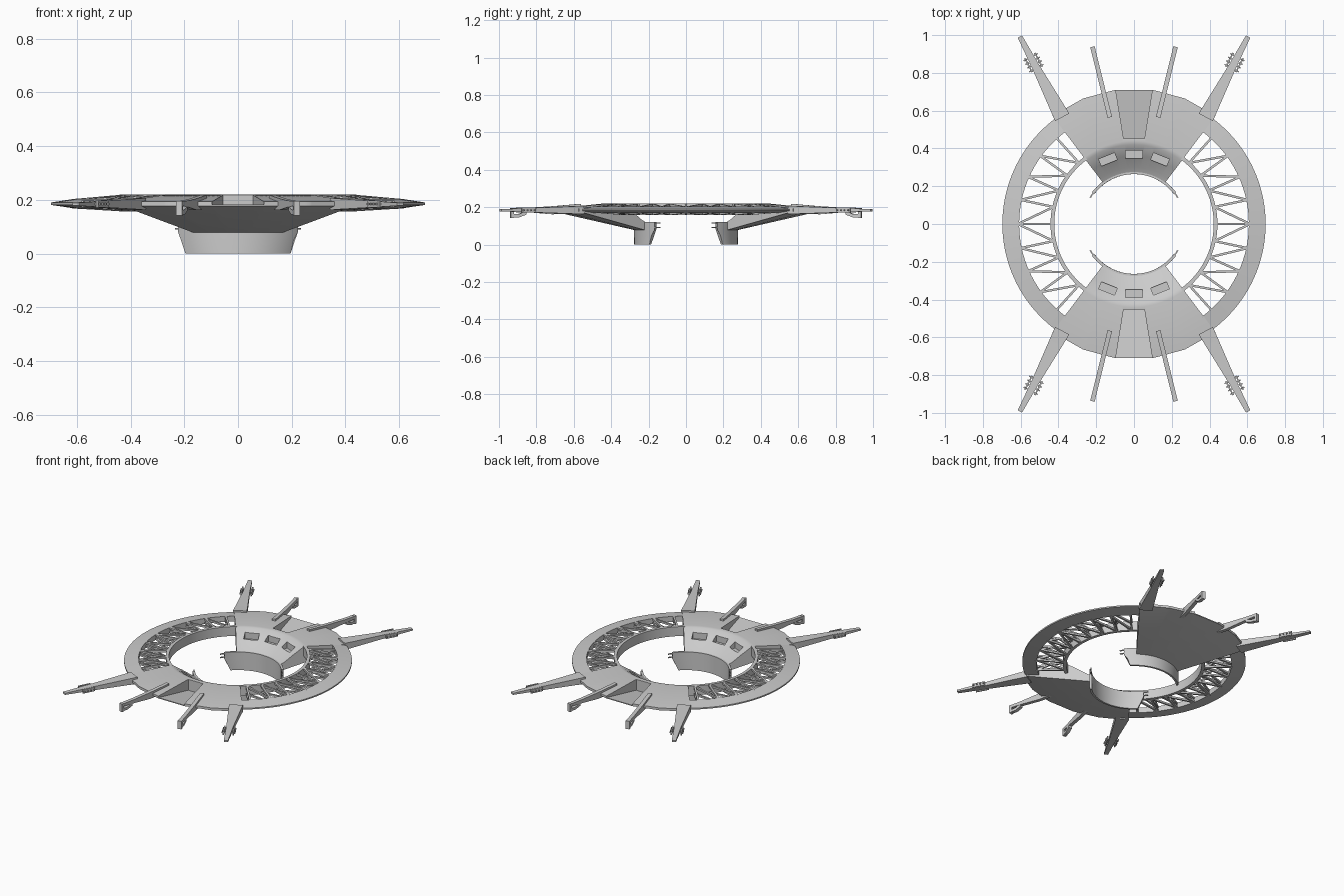
import bpy, bmesh
from math import sin, cos, radians, pi
from mathutils import Vector

if "Cube" in bpy.data.objects:
    bpy.data.objects.remove(bpy.data.objects["Cube"])


def pol(deg, r, z):
    # angle measured from +y towards +x
    a = radians(deg)
    return Vector((r * sin(a), r * cos(a), z))


def make(name, lofts, mirror=(False, False), smooth=False):
    # each loft is a list of equal-length point loops, capped at both ends
    bm = bmesh.new()
    for loops in lofts:
        rows = [[bm.verts.new(p) for p in lp] for lp in loops]
        n = len(rows[0])
        for a, b in zip(rows, rows[1:]):
            for i in range(n):
                j = (i + 1) % n
                bm.faces.new((a[i], a[j], b[j], b[i]))
        bm.faces.new(rows[0])
        bm.faces.new(rows[-1][::-1])
    bmesh.ops.recalc_face_normals(bm, faces=bm.faces)
    me = bpy.data.meshes.new(name)
    bm.to_mesh(me)
    bm.free()
    ob = bpy.data.objects.new(name, me)
    bpy.context.collection.objects.link(ob)
    if any(mirror):
        add_mirror(ob, mirror)
    if smooth:
        bpy.ops.object.select_all(action='DESELECT')
        ob.select_set(True)
        bpy.context.view_layer.objects.active = ob
        bpy.ops.object.shade_smooth_by_angle(angle=radians(25))
    return ob


def add_mirror(ob, axes):
    m = ob.modifiers.new("mirror", 'MIRROR')
    m.use_axis = (axes[0], axes[1], False)
    m.use_mirror_merge = False


def bar(p, q, w, h):
    # rectangular strut from p to q
    d = (q - p).normalized()
    side = d.cross(Vector((0, 0, 1)))
    side = side.normalized() if side.length > 1e-4 else Vector((1, 0, 0))
    up = side.cross(d)
    return [[c + side * (sx * w / 2) + up * (sz * h / 2)
             for sx, sz in ((-1, -1), (1, -1), (1, 1), (-1, 1))] for c in (p, q)]


def rect(c, side, w, z0, z1):
    # upright rectangle section for tapered beams
    lo, hi = c - side * (w / 2), c + side * (w / 2)
    return [Vector((lo.x, lo.y, z0)), Vector((hi.x, hi.y, z0)),
            Vector((hi.x, hi.y, z1)), Vector((lo.x, lo.y, z1))]


def rim_radius(a):
    # faceted outer edge of the deck
    a = abs(a)
    for a0, a1 in ((-8, 8), (8, 22), (22, 37)):
        if a <= a1 + 1e-6:
            half = radians(a1 - a0) / 2
            return 0.717 * cos(half) / cos(radians(a - (a0 + a1) / 2))


# front and back decks: sloped wedge sectors with a bowl-like inner face
angles = sorted({-37 + 74 * i / 36 for i in range(37)} | {-22, -8, 8, 22})
deck_loops = []
for a in angles:
    R = rim_radius(a)
    prof = [(R, 0.177), (R, 0.193), (0.44, 0.22), (0.42, 0.217), (0.36, 0.178),
            (0.30, 0.135), (0.275, 0.122), (0.264, 0.122), (0.264, 0.078), (0.277, 0.078)]
    deck_loops.append([pol(a, r, z) for r, z in prof])
deck = make("deck", [deck_loops], smooth=True)

# cutters: tapered channel in the deck top and three window recesses
cut = []
cut.append([[Vector((s * w, y, z)) for s, z in ((-1, z0), (1, z0), (1, 0.3), (-1, 0.3))]
            for y, w, z0 in ((0.452, 0.055, 0.145), (0.74, 0.102, 0.187))])
for a in (-22, 0, 22):
    side = pol(a + 90, 1, 0)
    cut.append([rect(pol(a, r, 0), side, 0.09, 0.155, 0.28) for r in (0.348, 0.388)])
cutter = make("deck_cutter", cut)
cutter.hide_render = True
cutter.hide_viewport = False
b = deck.modifiers.new("recesses", 'BOOLEAN')
b.operation = 'DIFFERENCE'
b.solver = 'EXACT'
b.object = cutter
bpy.context.view_layer.objects.active = deck
bpy.ops.object.modifier_apply(modifier=b.name)
bpy.data.objects.remove(cutter)
add_mirror(deck, (False, True))

# collar walls standing on the ground, ends slanting outwards
collar = []
for i in range(33):
    t = -1 + i / 16
    lp = [pol(t * s, r, z) for r, s, z in
          ((0.264, 45, 0), (0.277, 45, 0), (0.279, 53, 0.08), (0.279, 53, 0.122),
           (0.264, 53, 0.122), (0.264, 53, 0.08))]
    collar.append(lp)
make("collar", [collar], (False, True), True)

# thin prongs continuing the collar ends
prongs = []
for z in (0.092, 0.115):
    prongs.append([[pol(a, r, z + dz) for r, dz in
                    ((0.267, -0.003), (0.274, -0.003), (0.274, 0.003), (0.267, 0.003))]
                   for a in (51, 55, 59)])
make("collar_prongs", prongs, (True, True))

# side arcs of the outer and inner rings
outer = [[pol(a, r, z) for r, z in ((0.608, 0.168), (0.697, 0.181), (0.697, 0.19), (0.608, 0.204))]
         for a in [36 + 108 * i / 36 for i in range(37)]]
make("outer_ring", [outer], (True, False), True)
inner = [[pol(a, r, z) for r, z in ((0.422, 0.157), (0.442, 0.157), (0.442, 0.22), (0.422, 0.22))]
         for a in [36 + 108 * i / 36 for i in range(37)]]
make("inner_ring", [inner], (True, False), True)

# truss between the rings: radial struts, diagonals and webs
truss = []
for k in range(-4, 5):
    a = 90 + 12 * k
    it, ib = pol(a, 0.435, 0.213), pol(a, 0.435, 0.163)
    ot, ob_ = pol(a, 0.615, 0.197), pol(a, 0.615, 0.174)
    truss += [bar(it, ot, 0.012, 0.012), bar(ib, ob_, 0.012, 0.012)]
    mid_t, mid_b = (it + ot) / 2, (ib + ob_) / 2
    truss += [bar(ib, mid_t, 0.01, 0.01), bar(mid_t, ob_, 0.01, 0.01)]
    if k != 0:
        a2 = a - 12 * (1 if k > 0 else -1)
        for z0, z1 in ((0.213, 0.197), (0.163, 0.174)):
            truss.append(bar(pol(a, 0.435, z0), pol(a2, 0.615, z1), 0.012, 0.012))
make("ring_truss", truss, (True, False))

# long tapered corner arms
p0, p1 = Vector((0.38, 0.565, 0)), Vector((0.604, 0.992, 0))
d = (p1 - p0).normalized()
side = Vector((d.y, -d.x, 0))
arm = [rect(p0.lerp(p1, t), side, w, z0, z1) for t, w, z0, z1 in
       ((0, 0.085, 0.162, 0.207), (0.15, 0.075, 0.165, 0.204),
        (0.62, 0.042, 0.172, 0.196), (1, 0.026, 0.178, 0.189))]
make("corner_arm", [arm], (True, True))

# rows of small rods across each corner arm
rods = []
for i in range(4):
    c = p0.lerp(p1, 0.61 + 0.045 * i) + Vector((0, 0, 0.184))
    rods.append(bar(c - side * 0.042, c + side * 0.042, 0.007, 0.007))
for s in (-1, 1):
    c = p0.lerp(p1, 0.68) + side * (s * 0.03) + Vector((0, 0, 0.184))
    rods.append(bar(c - d * 0.042, c + d * 0.042, 0.008, 0.026))
make("corner_arm_rods", rods, (True, True))

# slim inner arms with a hooked tip
q0, q1 = Vector((0.128, 0.565, 0)), Vector((0.22, 0.938, 0))
e = (q1 - q0).normalized()
eside = Vector((e.y, -e.x, 0))
beam = [rect(q0.lerp(q1, t), eside, 0.024, z0, z1) for t, z0, z1 in
        ((0, 0.165, 0.218), (0.4, 0.162, 0.205), (0.75, 0.173, 0.197), (1, 0.178, 0.195))]
hook = [rect(q0.lerp(q1, t), eside, 0.024, z0, z1) for t, z0, z1 in
        ((0.78, 0.160, 0.18), (0.88, 0.146, 0.164), (0.96, 0.146, 0.162))]
tip = [rect(q0.lerp(q1, t), eside, 0.024, 0.142, 0.196) for t in (0.955, 1)]
make("inner_arm", [beam, hook, tip], (True, True))
